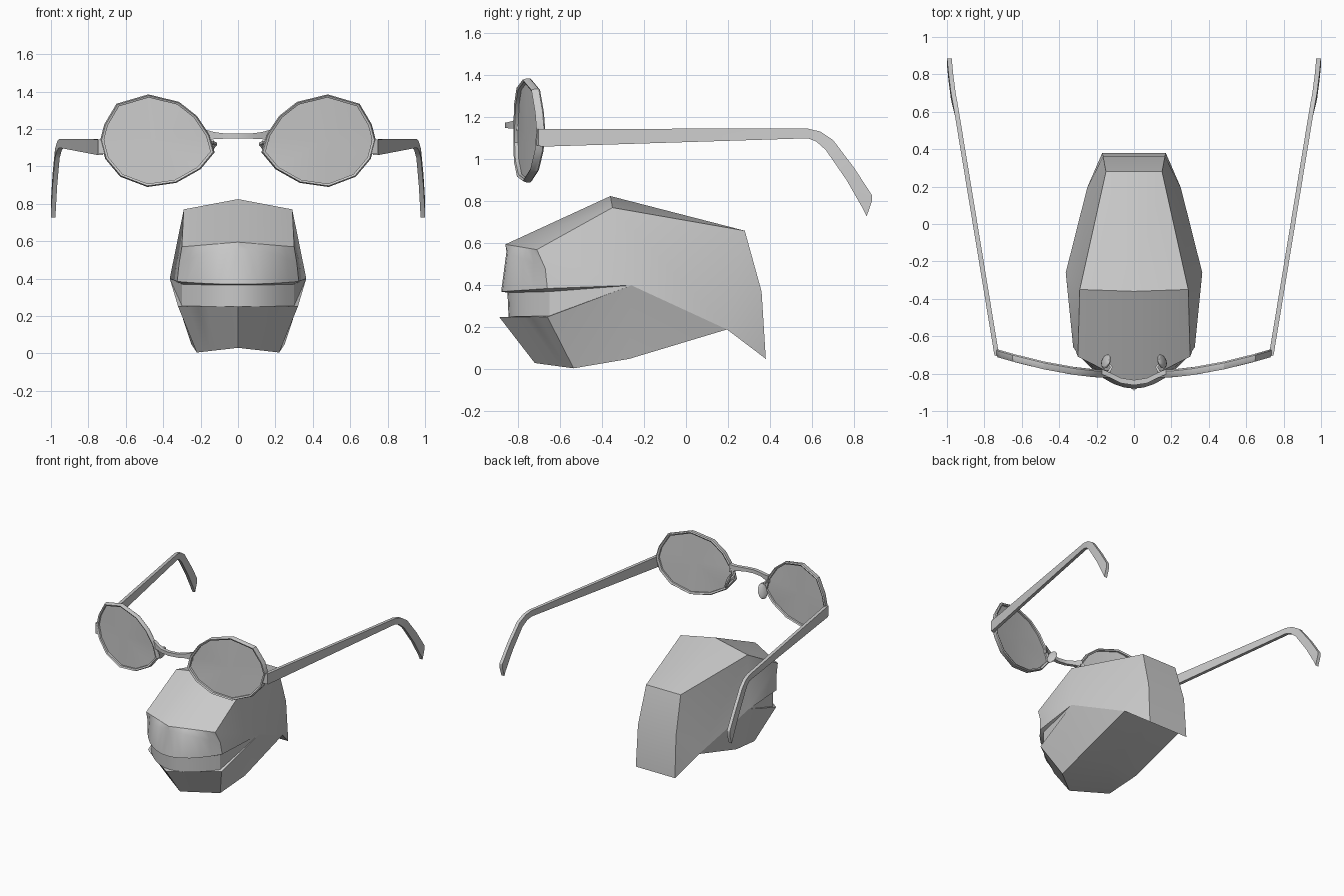
import bpy, bmesh, math
from mathutils import Vector, Matrix

cube = bpy.data.objects.get("Cube")
if cube:
    bpy.data.objects.remove(cube, do_unlink=True)

grey = bpy.data.materials.new("plain grey")
grey.use_nodes = True
grey.diffuse_color = (0.6, 0.6, 0.6, 1)
grey.node_tree.nodes["Principled BSDF"].inputs["Base Color"].default_value = (0.6, 0.6, 0.6, 1)


def finish(name, bm):
    """Weld, orient, shade and link a finished part."""
    bmesh.ops.remove_doubles(bm, verts=bm.verts[:], dist=0.0005)
    bmesh.ops.recalc_face_normals(bm, faces=bm.faces[:])
    me = bpy.data.meshes.new(name)
    bm.to_mesh(me)
    bm.free()
    ob = bpy.data.objects.new(name, me)
    bpy.context.collection.objects.link(ob)
    me.materials.append(grey)
    bpy.ops.object.select_all(action='DESELECT')
    ob.select_set(True)
    bpy.context.view_layer.objects.active = ob
    bpy.ops.object.shade_smooth_by_angle(angle=math.radians(28))
    return ob


def face(bm, pts):
    bm.faces.new([bm.verts.new(p) for p in pts])


def loft(bm, sections, closed=False):
    """Skin a list of equal rings; cap the ends unless the path is closed."""
    rings = [[bm.verts.new(p) for p in s] for s in sections]
    n, m = len(rings), len(rings[0])
    for i in range(n if closed else n - 1):
        a, b = rings[i], rings[(i + 1) % n]
        for j in range(m):
            k = (j + 1) % m
            bm.faces.new((a[j], a[k], b[k], b[j]))
    if not closed:
        bm.faces.new(rings[0])
        bm.faces.new(rings[-1][::-1])


# ---- helmet: named corners of the +x half ----
P = {
    'brow0': (0, -.86, .595), 'brow': (.30, -.71, .57),
    'crown0': (0, -.36, .825), 'crown': (.29, -.35, .77),
    'rear0': (0, .28, .66), 'rear': (.15, .28, .66),
    'nape0': (0, .36, .37), 'nape': (.165, .36, .37),
    'tail0': (0, .38, .05), 'tail': (.17, .38, .05),
    'notch0': (0, .195, .19), 'notch': (.25, .195, .19),
    'wide': (.365, -.26, .40),
    'jaw0': (0, -.27, .05), 'jaw': (.25, -.27, .05),
    'chin0': (0, -.72, .03), 'chin': (.22, -.535, .005),
    'lip': (.32, -.66, .25),
}
SHELL = [
    "brow0 brow crown crown0", "crown0 crown rear rear0",
    "rear0 rear nape nape0", "nape0 nape tail tail0",
    "tail0 tail notch notch0", "notch0 notch jaw jaw0",
    "jaw0 jaw chin", "jaw0 chin chin0",
    "brow crown wide", "crown rear notch", "crown notch wide",
    "rear nape notch", "nape tail notch",
    "wide notch jaw", "wide jaw chin", "wide chin lip",
]
# Face front rows: centre y, z; side x, y, z; curve power (1 = pointed)
ROWS = [
    (-.86, .595, .30, -.71, .57, 1),
    (-.855, .56, .315, -.67, .48, 2),
    (-.88, .37, .325, -.66, .385, 2),
    (-.85, .365, .30, -.65, .37, 2),
    (-.845, .25, .30, -.65, .255, 2),
    (-.89, .25, .32, -.66, .25, 1),
    (-.72, .03, .22, -.535, .005, 1),
]
STEPS = 6


def row_point(row, t):
    yc, zc, xs, ys, zs, p = row
    w = t ** p
    return (xs * t, yc + (ys - yc) * w, zc + (zs - zc) * w)


bm = bmesh.new()
for s in (1, -1):
    flip = lambda p: (p[0] * s, p[1], p[2])
    for f in SHELL:
        face(bm, [flip(P[k]) for k in f.split()])
    for a, b in zip(ROWS, ROWS[1:]):
        for i in range(STEPS):
            t, u = i / STEPS, (i + 1) / STEPS
            face(bm, [flip(row_point(r, v)) for r, v in ((a, t), (a, u), (b, u), (b, t))])
    # cheek fan behind the visor ends
    for a, b in zip(ROWS[:5], ROWS[1:6]):
        face(bm, [flip(P['wide']), flip(row_point(a, 1)), flip(row_point(b, 1))])
finish("helmet", bm)

# ---- glasses ----
RIM = [(.48, 1.385), (.65, 1.335), (.715, 1.225), (.737, 1.14), (.71, 1.04),
       (.63, .945), (.485, .89), (.33, .912), (.20, .985), (.125, 1.075),
       (.15, 1.165), (.22, 1.27), (.315, 1.345)]
CX, CZ = .45, 1.14


def wrap(x):
    """Depth of the wraparound front at a given x."""
    return -.80 + .11 * (max(abs(x) - .15, 0) / .58) ** 1.6


def inset(p, k):
    return CX + (p[0] - CX) * k, CZ + (p[1] - CZ) * k


TEMPLE = [  # x, top y, top z, bottom y, bottom z
    (.735, -.695, 1.145, -.695, 1.06), (.945, .58, 1.146, .58, 1.10),
    (.955, .64, 1.132, .62, 1.085), (.966, .70, 1.092, .665, 1.045),
    (.979, .80, .96, .765, .90), (.987, .885, .83, .845, .76),
    (.987, .885, .80, .86, .728),
]

for s, side in ((1, "left"), (-1, "right")):
    # rim: bevelled band around the lens
    bm = bmesh.new()
    rings = []
    for p in RIM:
        ring = []
        for k, dy in ((1, .012), (1, -.006), (.975, -.022), (.93, -.016), (.93, .014), (.975, .02)):
            x, z = inset(p, k)
            ring.append((s * x, wrap(x) + dy, z))
        rings.append(ring)
    loft(bm, rings, closed=True)
    finish(side + "_rim", bm)

    # lens: shallow fan
    bm = bmesh.new()
    for a, b in zip(RIM, RIM[1:] + RIM[:1]):
        pts = [inset(a, .95), inset(b, .95), (CX, CZ)]
        face(bm, [(s * x, wrap(x), z) for x, z in pts])
    finish(side + "_lens", bm)

    # temple arm with the drooping ear hook
    bm = bmesh.new()
    h = .0125
    loft(bm, [[(s * (x - h), yt, zt), (s * (x + h), yt, zt),
               (s * (x + h), yb, zb), (s * (x - h), yb, zb)]
              for x, yt, zt, yb, zb in TEMPLE])
    finish(side + "_temple", bm)

    # hinge lug between rim and temple
    bm = bmesh.new()
    loft(bm, [[(s * x, y - .012, 1.145), (s * x, y + .015, 1.145),
               (s * x, y + .015, 1.065), (s * x, y - .012, 1.065)]
              for x, y in ((.715, -.70), (.747, -.69))])
    finish(side + "_hinge", bm)

    # nose pad
    bm = bmesh.new()
    m = (Matrix.Translation((s * .15, -.735, 1.085)) @ Matrix.Rotation(s * .35, 4, 'Z')
         @ Matrix.Rotation(-s * .35, 4, 'Y') @ Matrix.Diagonal((.014, .04, .058, 1)))
    bmesh.ops.create_uvsphere(bm, u_segments=10, v_segments=6, radius=1, matrix=m)
    finish(side + "_nose_pad", bm)

    # wire holding the pad
    bm = bmesh.new()
    w = .007
    loft(bm, [[(s * (x - w), y, z - w), (s * (x + w), y, z - w),
               (s * (x + w), y, z + w), (s * (x - w), y, z + w)]
              for x, y, z in ((.14, -.80, 1.13), (.12, -.765, 1.12), (.145, -.735, 1.09))])
    finish(side + "_pad_wire", bm)

# bridge: arched bar flaring into the rims
bm = bmesh.new()
BRIDGE = [(.17, -.79, 1.165, .03), (.125, -.81, 1.165, .018), (.07, -.837, 1.162, .014), (0, -.848, 1.162, .014)]
path = BRIDGE + [(-x, y, z, r) for x, y, z, r in BRIDGE[-2::-1]]
loft(bm, [[(x, y - .014, z - r), (x, y + .014, z - r), (x, y + .014, z + r), (x, y - .014, z + r)]
          for x, y, z, r in path])
finish("bridge", bm)
